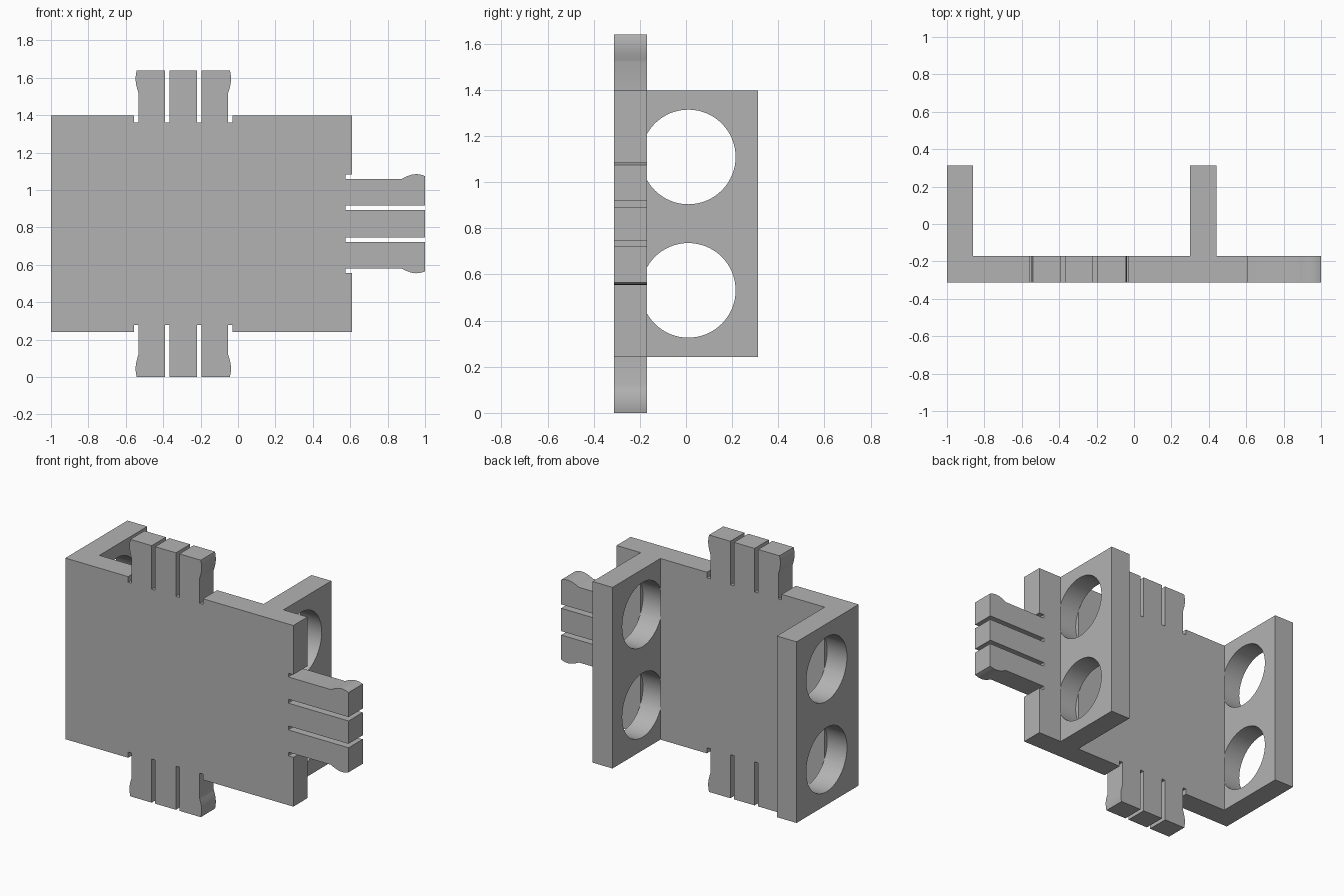
import bpy, bmesh, math

if "Cube" in bpy.data.objects:
    bpy.data.objects.remove(bpy.data.objects["Cube"], do_unlink=True)

grey = bpy.data.materials.new("plain grey")
grey.use_nodes = True
COLOUR = (0.45, 0.45, 0.45, 1)
grey.diffuse_color = COLOUR
grey.node_tree.nodes["Principled BSDF"].inputs["Base Color"].default_value = COLOUR

MID, TOP = 0.82, 1.398           # mirror height and plate top
LEFT, RIGHT = -1.0, 0.61         # plate sides
FRONT, BACK, WALL_END = -0.313, -0.17, 0.313


def add_object(name, bm):
    bmesh.ops.recalc_face_normals(bm, faces=bm.faces)
    mesh = bpy.data.meshes.new(name)
    bm.to_mesh(mesh)
    bm.free()
    obj = bpy.data.objects.new(name, mesh)
    bpy.context.collection.objects.link(obj)
    mesh.materials.append(grey)
    return obj


def add_box(name, x0, x1, y0, y1, z0, z1):
    bm = bmesh.new()
    bmesh.ops.create_cube(bm, size=1)
    for v in bm.verts:
        v.co = [lo + (c + 0.5) * (hi - lo)
                for c, lo, hi in zip(v.co, (x0, y0, z0), (x1, y1, z1))]
    return add_object(name, bm)


def combine(body, tool, operation):
    mod = body.modifiers.new(operation, 'BOOLEAN')
    mod.object, mod.operation, mod.solver = tool, operation, 'EXACT'
    bpy.context.view_layer.objects.active = body
    bpy.ops.object.modifier_apply(modifier=mod.name)
    bpy.data.objects.remove(tool, do_unlink=True)


def half_tab(length, grip_start, grip):
    """Outline of half a snap tab, from its outer notch to the centre prong:
    (distance from tab centre, distance out from plate edge)."""
    floor, half, notch = -0.036, 0.24, 0.264
    pts = [(notch, 0), (notch, floor), (half, floor)]
    for i in range(11):          # rounded grip at the outer side
        t = i / 10
        pts.append((half + grip * math.sin(0.8 * math.pi * t),
                    grip_start + t * (length - grip_start)))
    return pts + [(0.098, length), (0.098, floor), (0.073, floor), (0.073, length)]


def full_tab(*args):
    half = half_tab(*args)
    return [(-a, b) for a, b in half] + half[::-1]


# Plate with three snap tabs, one closed outline
top = [(-0.2925 + a, TOP + b) for a, b in full_tab(1.64 - TOP, 0.122, 0.015)]
side = [(RIGHT + b, MID - a) for a, b in full_tab(1 - RIGHT, 0.265, 0.025)]
upper = [(LEFT, TOP)] + top + [(RIGHT, TOP)]
lower = [(x, 2 * MID - z) for x, z in reversed(upper)]
bm = bmesh.new()
face = bm.faces.new([bm.verts.new((x, FRONT, z)) for x, z in upper + side + lower])
grown = bmesh.ops.extrude_face_region(bm, geom=[face])["geom"]
bmesh.ops.translate(bm, vec=(0, BACK - FRONT, 0),
                    verts=[g for g in grown if isinstance(g, bmesh.types.BMVert)])
body = add_object("bracket_body", bm)

# Two rear walls, each with two round holes that bite slightly into the plate
for x0, x1 in ((LEFT, -0.86), (0.30, 0.44)):
    wall = add_box("wall", x0, x1, -0.24, WALL_END, 2 * MID - TOP, TOP)
    combine(body, wall, 'UNION')
for x0, x1 in ((LEFT - 0.1, -0.86), (0.30, 0.44)):
    for z in (MID - 0.289, MID + 0.289):
        bpy.ops.mesh.primitive_cylinder_add(
            vertices=64, radius=0.205, depth=x1 - x0,
            location=((x0 + x1) / 2, 0.01, z), rotation=(0, math.pi / 2, 0))
        cutter = bpy.context.object
        cutter.name = "hole_cutter"
        cutter.hide_render = True
        combine(body, cutter, 'DIFFERENCE')

# One material, sharp edges kept
body.data.materials.clear()
body.data.materials.append(grey)
for poly in body.data.polygons:
    poly.material_index = 0
bpy.ops.object.select_all(action='DESELECT')
body.select_set(True)
bpy.context.view_layer.objects.active = body
bpy.ops.object.shade_smooth_by_angle(angle=math.radians(30))
